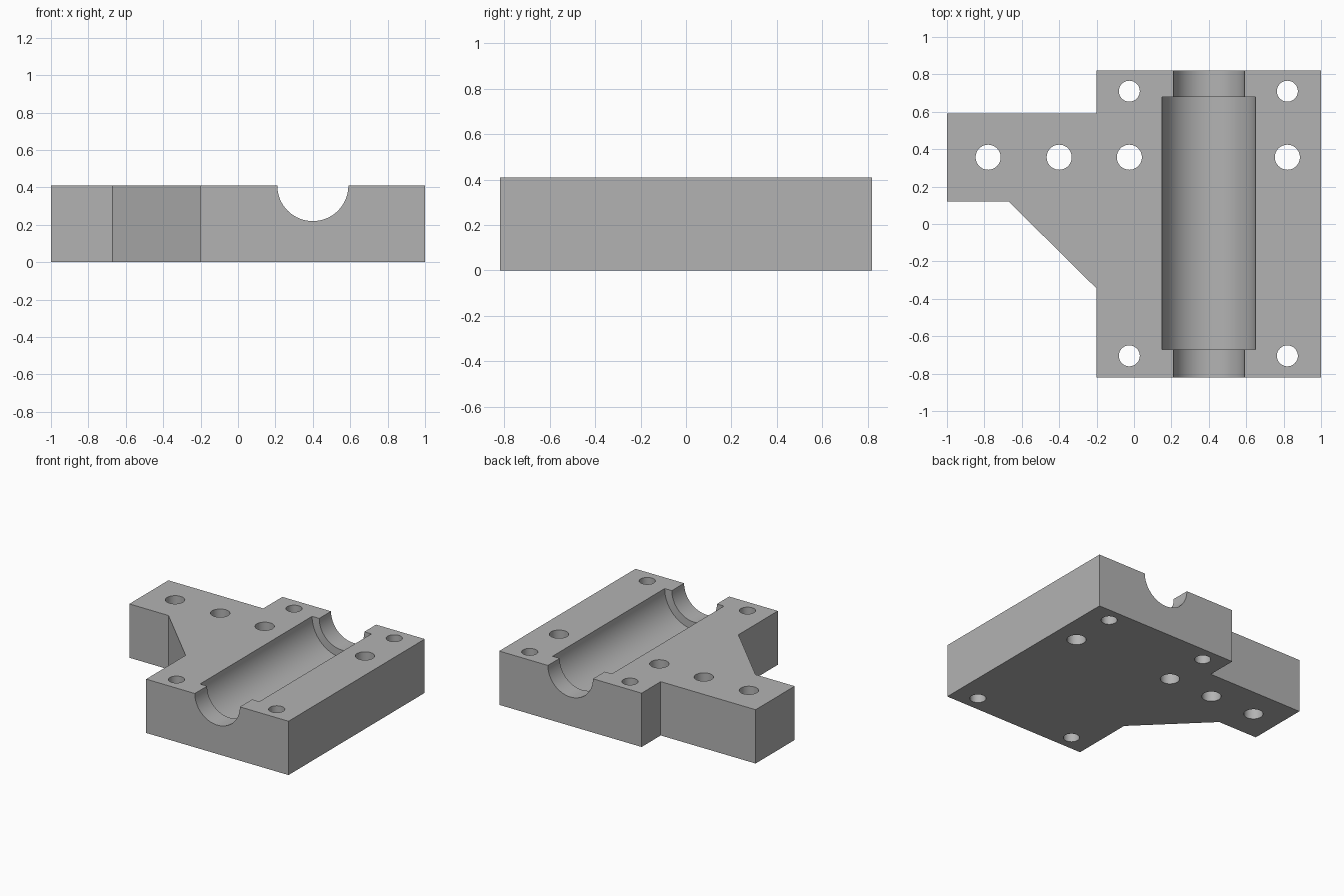
import bpy
import bmesh
from math import radians

default = bpy.data.objects.get("Cube")
if default:
    bpy.data.objects.remove(default, do_unlink=True)

HEIGHT = 0.41
CHANNEL_X = 0.4

grey = bpy.data.materials.new("plain grey")
grey.use_nodes = True
colour = (0.45, 0.45, 0.45, 1)
grey.diffuse_color = colour
grey.node_tree.nodes["Principled BSDF"].inputs["Base Color"].default_value = colour


def extruded_plate(name, outline, height):
    """Extrude a flat outline upwards into a solid plate."""
    bm = bmesh.new()
    base = bm.faces.new([bm.verts.new((x, y, 0)) for x, y in outline])
    top = bmesh.ops.extrude_face_region(bm, geom=[base])["geom"]
    verts = [v for v in top if isinstance(v, bmesh.types.BMVert)]
    bmesh.ops.translate(bm, verts=verts, vec=(0, 0, height))
    bmesh.ops.recalc_face_normals(bm, faces=bm.faces)
    mesh = bpy.data.meshes.new(name)
    bm.to_mesh(mesh)
    bm.free()
    obj = bpy.data.objects.new(name, mesh)
    bpy.context.collection.objects.link(obj)
    return obj


def cut_cylinder(body, radius, length, location, rotation=(0, 0, 0), sides=48):
    """Subtract a cylinder from the body and discard the cutter."""
    bpy.ops.mesh.primitive_cylinder_add(
        vertices=sides, radius=radius, depth=length, location=location, rotation=rotation)
    cutter = bpy.context.object
    cutter.name = "hole_cutter"
    cutter.hide_render = True
    cutter.data.materials.append(grey)
    mod = body.modifiers.new("cut", "BOOLEAN")
    mod.operation = "DIFFERENCE"
    mod.solver = "EXACT"
    mod.object = cutter
    bpy.context.view_layer.objects.active = body
    bpy.ops.object.modifier_apply(modifier=mod.name)
    bpy.data.objects.remove(cutter, do_unlink=True)


# Block with a side arm and a diagonal brace
outline = [(-0.2, -0.82), (1, -0.82), (1, 0.82), (-0.2, 0.82), (-0.2, 0.59),
           (-1, 0.59), (-1, 0.12), (-0.67, 0.12), (-0.2, -0.345)]
block = extruded_plate("bearing_block", outline, HEIGHT)
block.data.materials.append(grey)

# Half-round channel: narrow right through, wider between the end lips
along_y = (radians(90), 0, 0)
cut_cylinder(block, 0.19, 2, (CHANNEL_X, 0, HEIGHT), along_y, 96)
cut_cylinder(block, 0.25, 1.35, (CHANNEL_X, 0.003, HEIGHT), along_y, 96)

# Corner screw holes
for x in (-0.025, 0.82):
    for y in (-0.705, 0.71):
        cut_cylinder(block, 0.056, 1, (x, y, HEIGHT / 2))

# Row of larger bolt holes across the arm
for x in (-0.78, -0.4, -0.025, 0.82):
    cut_cylinder(block, 0.067, 1, (x, 0.357, HEIGHT / 2))

# Smooth curved walls, crisp edges
bpy.ops.object.select_all(action="DESELECT")
block.select_set(True)
bpy.context.view_layer.objects.active = block
bpy.ops.object.shade_smooth_by_angle(angle=radians(30))
